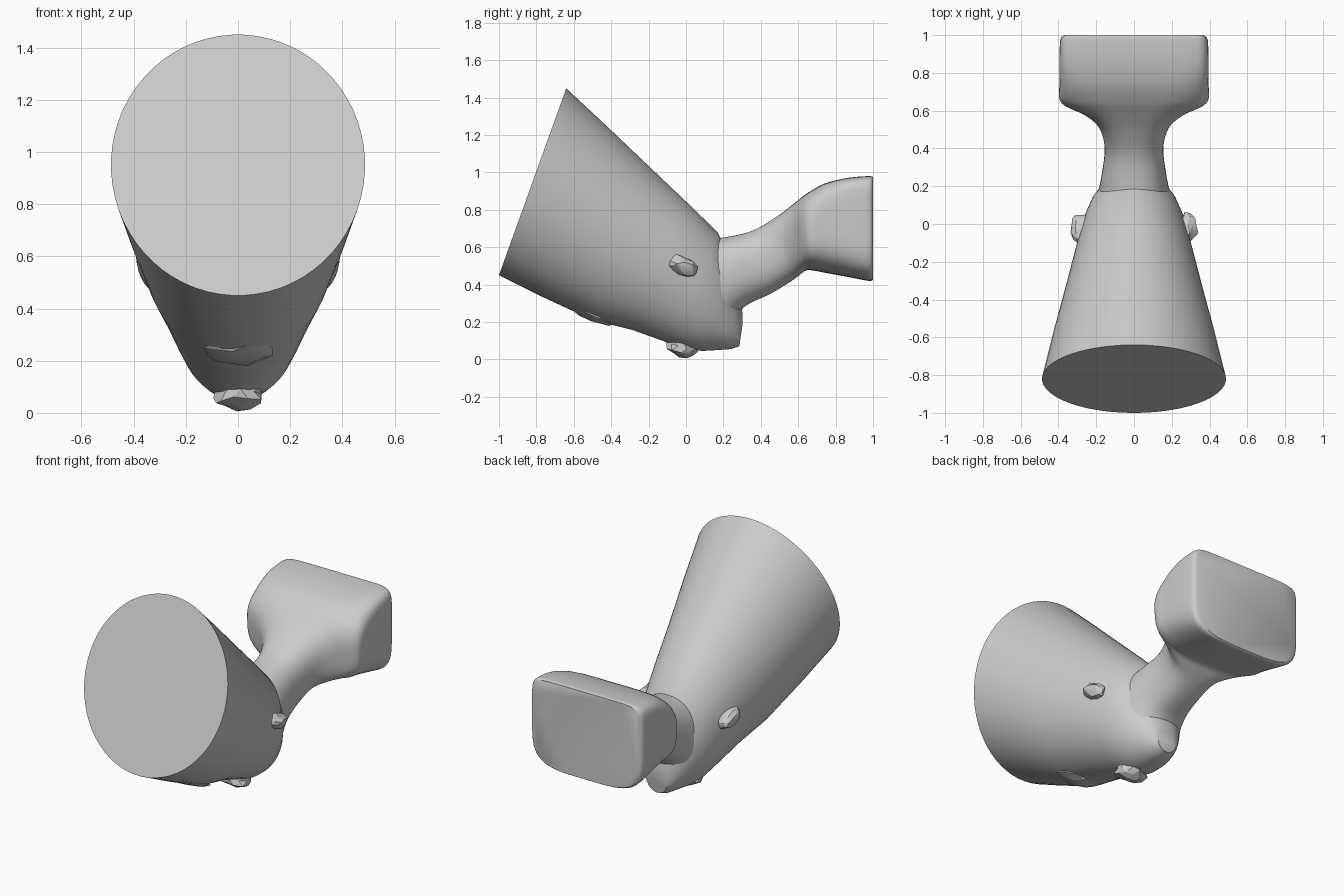
import bpy, bmesh, math, random
from mathutils import Vector

if "Cube" in bpy.data.objects:
    bpy.data.objects.remove(bpy.data.objects["Cube"])

random.seed(4)


def finish(name, bm, angle):
    bmesh.ops.recalc_face_normals(bm, faces=bm.faces)
    me = bpy.data.meshes.new(name)
    bm.to_mesh(me)
    bm.free()
    ob = bpy.data.objects.new(name, me)
    bpy.context.collection.objects.link(ob)
    bpy.ops.object.select_all(action='DESELECT')
    ob.select_set(True)
    bpy.context.view_layer.objects.active = ob
    bpy.ops.object.shade_smooth_by_angle(angle=math.radians(angle))
    return ob


def smooth(rows, steps):
    """Catmull-Rom interpolation of the section parameters."""
    out = []
    for i in range(len(rows) - 1):
        quad = zip(rows[max(i - 1, 0)], rows[i], rows[i + 1],
                   rows[min(i + 2, len(rows) - 1)])
        quad = list(quad)
        for k in range(steps):
            t = k / steps
            out.append([b + 0.5 * t * (c - a + t * (2 * a - 5 * b + 4 * c - d
                        + t * (3 * (b - c) + d - a))) for a, b, c, d in quad])
    return out + [rows[-1]]


def loft(name, rows, n=64, angle=40):
    """Skin sections: top y,z, bottom y,z, half width, upper and lower squareness."""
    bm = bmesh.new()
    rings = []
    for ty, tz, by, bz, w, eu, el in rows:
        top, bot = Vector((0, ty, tz)), Vector((0, by, bz))
        mid, up = (top + bot) / 2, (top - bot) / 2
        ring = []
        for i in range(n):
            a = 2 * math.pi * (i + 0.5) / n
            c, s = math.cos(a), math.sin(a)
            e = 2 / (eu if s > 0 else el)
            x = w * math.copysign(abs(c) ** e, c)
            ring.append(bm.verts.new(mid + up * math.copysign(abs(s) ** e, s)
                                     + Vector((x, 0, 0))))
        rings.append(ring)
    for r, q in zip(rings, rings[1:]):
        for i in range(n):
            bm.faces.new((r[i], r[(i + 1) % n], q[(i + 1) % n], q[i]))
    bm.faces.new(rings[0])
    bm.faces.new(rings[-1])
    return finish(name, bm, angle)


def lump(name, loc, size, tilt=0):
    """Small rough knob left on the surface."""
    bm = bmesh.new()
    bmesh.ops.create_icosphere(bm, subdivisions=2, radius=1)
    for v in bm.verts:
        v.co *= random.uniform(0.8, 1.1)
        v.co = Vector(v.co[i] * size[i] for i in range(3))
    ob = finish(name, bm, 20)
    ob.location = loc
    ob.rotation_euler.x = tilt
    return ob


# Tapered cup, flat at the front, rounded off at the low rear end
loft("tapered_cup", [
    (-0.64, 1.45, -1.0, 0.45, 0.487, 2, 2),
    (-0.42, 1.245, -0.76, 0.33, 0.43, 2, 2),
    (-0.20, 1.035, -0.50, 0.21, 0.365, 2, 2),
    (0.00, 0.845, -0.28, 0.155, 0.31, 2, 2),
    (0.17, 0.68, -0.10, 0.09, 0.26, 2, 2),
    (0.23, 0.56, 0.00, 0.055, 0.225, 2, 2),
    (0.265, 0.43, 0.09, 0.045, 0.18, 2, 2),
    (0.29, 0.32, 0.17, 0.05, 0.135, 2, 2),
    (0.302, 0.25, 0.24, 0.055, 0.10, 2, 2),
    (0.303, 0.19, 0.285, 0.07, 0.065, 2, 2),
])

# Narrow neck flaring into the wide block at the back
loft("neck_and_block", smooth([
    (0.08, 0.64, 0.24, 0.18, 0.19, 2.2, 2.2),
    (0.22, 0.655, 0.31, 0.28, 0.17, 2.3, 2.3),
    (0.36, 0.69, 0.45, 0.35, 0.155, 2.4, 2.4),
    (0.48, 0.76, 0.55, 0.41, 0.185, 2.6, 2.5),
    (0.56, 0.82, 0.60, 0.445, 0.26, 2.9, 2.7),
    (0.61, 0.86, 0.64, 0.475, 0.36, 3.2, 2.8),
    (0.65, 0.89, 0.68, 0.475, 0.395, 4, 3),
    (0.74, 0.94, 0.76, 0.46, 0.395, 6, 3.2),
    (0.86, 0.97, 0.87, 0.44, 0.395, 9, 3.6),
    (0.975, 0.98, 0.975, 0.42, 0.39, 10, 4),
    (1.0, 0.975, 1.0, 0.425, 0.368, 10, 4),
], 4))

# Rough knobs on both sides and under the cup
for side, label in ((-1, "left"), (1, "right")):
    lump(label + "_side_knob", (side * 0.285, -0.02, 0.50), (0.055, 0.09, 0.05), -0.4)
lump("underside_knob", (0.01, -0.02, 0.065), (0.10, 0.09, 0.062), -0.3)
lump("underside_ridge", (0, -0.5, 0.235), (0.13, 0.12, 0.03), -0.4)
